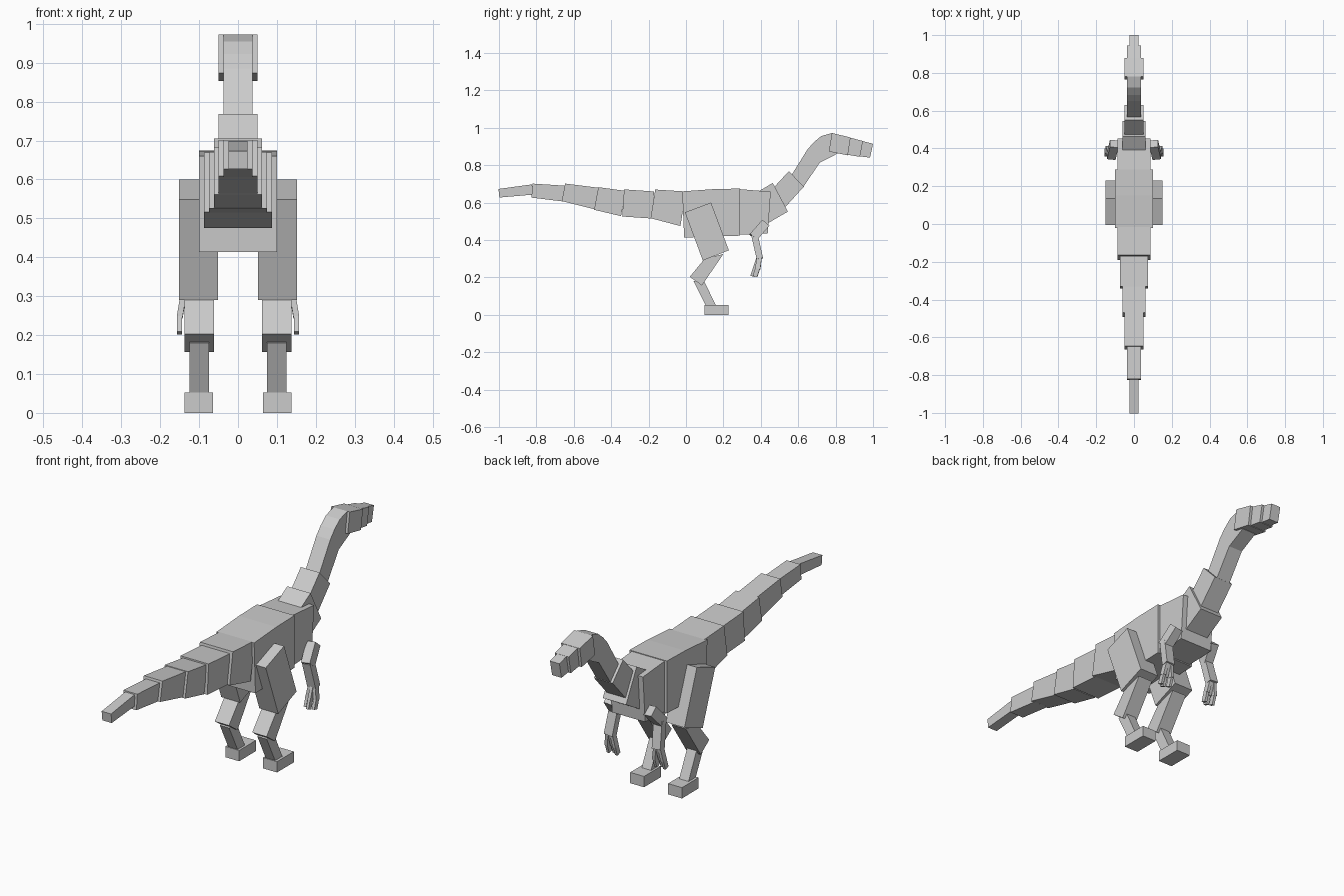
import bpy, bmesh
from mathutils import Vector

if "Cube" in bpy.data.objects:
    bpy.data.objects.remove(bpy.data.objects["Cube"])


def finish(name, bm, mirror=False):
    bmesh.ops.recalc_face_normals(bm, faces=bm.faces)
    mesh = bpy.data.meshes.new(name)
    bm.to_mesh(mesh)
    bm.free()
    obj = bpy.data.objects.new(name, mesh)
    bpy.context.collection.objects.link(obj)
    if mirror:
        obj.modifiers.new("Mirror", 'MIRROR')
    return obj


def slab(name, x0, x1, pts, mirror=False):
    """Side profile given as (y, z) points, extruded from x0 to x1."""
    bm = bmesh.new()
    a = [bm.verts.new((x0, y, z)) for y, z in pts]
    b = [bm.verts.new((x1, y, z)) for y, z in pts]
    n = len(pts)
    bm.faces.new(a)
    bm.faces.new(b)
    for i in range(n):
        j = (i + 1) % n
        bm.faces.new((a[i], a[j], b[j], b[i]))
    return finish(name, bm, mirror)


def taper(name, w, p0, h0, p1, h1):
    """Segment along the body with a height at each end, symmetric in x."""
    d = (Vector(p1) - Vector(p0)).normalized()
    n = Vector((-d.y, d.x))
    pts = [Vector(p0) + n * h0 / 2, Vector(p1) + n * h1 / 2,
           Vector(p1) - n * h1 / 2, Vector(p0) - n * h0 / 2]
    return slab(name, -w, w, [tuple(p) for p in pts])


def limb(name, p0, p1, w, d):
    """Mirrored box from p0 to p1, w wide in x and d deep."""
    p0, p1 = Vector(p0), Vector(p1)
    axis = (p1 - p0).normalized()
    depth = axis.cross(Vector((1, 0, 0))).normalized()
    side = depth.cross(axis).normalized()
    bm = bmesh.new()
    bmesh.ops.create_cube(bm, size=1)
    for v in bm.verts:
        v.co = (p0.lerp(p1, v.co.z + 0.5) + side * v.co.x * w
                + depth * v.co.y * d)
    return finish(name, bm, True)


# Tail, tip to hip
tail = [
    (.025, (-1.0, .65), .046, (-.82, .67), .055),
    (.037, (-.823, .664), .075, (-.65, .648), .085),
    (.050, (-.655, .655), .095, (-.48, .622), .117),
    (.062, (-.48, .622), .123, (-.335, .595), .137),
    (.075, (-.336, .598), .145, (-.175, .587), .145),
    (.088, (-.177, .593), .155, (-.015, .567), .187),
]
for i, (w, p0, h0, p1, h1) in enumerate(tail):
    taper(f"tail_{i + 1}", w, p0, h0, p1, h1)

# Torso
slab("body", -.10, .10, [(-.02, .66), (.15, .672), (.288, .675), (.288, .423), (-.01, .413)])
slab("chest", -.088, .088, [(.285, .672), (.453, .658), (.437, .435), (.282, .428)])

# Neck
slab("neck_base", -.062, .062, [(.464, .705), (.545, .552), (.43, .485), (.345, .635)])
slab("neck_lower", -.050, .050, [(.55, .768), (.63, .685), (.53, .575), (.45, .66)])
slab("neck_upper", -.037, .037, [
    (.56, .74), (.65, .885), (.683, .922), (.722, .955), (.78, .972),
    (.81, .862), (.715, .813), (.628, .685)])

# Head and snout
slab("head", -.050, .050, [(.78, .972), (.88, .948), (.865, .853), (.764, .873)])
slab("muzzle", -.037, .037, [(.875, .948), (.946, .929), (.93, .845), (.86, .856)])
slab("snout_tip", -.025, .025, [(.94, .93), (1.0, .914), (.984, .84), (.925, .848)])

# Legs
slab("thigh", .051, .152, [(-.006, .548), (.134, .6), (.229, .345), (.09, .29)], True)
slab("shin", .062, .138, [(.10, .30), (.20, .325), (.085, .157), (.02, .203)], True)
slab("ankle", .075, .125, [(.04, .18), (.092, .19), (.16, .05), (.11, .04)], True)
slab("foot", .064, .138, [(.10, .052), (.228, .052), (.228, 0), (.10, 0)], True)

# Arms and splayed claws
limb("upper_arm", (.105, .425, .49), (.12, .36, .415), .045, .05)
limb("forearm", (.118, .367, .425), (.128, .395, .30), .045, .035)
for i, (x, y) in enumerate([(.105, .37), (.128, .355), (.15, .368)]):
    limb(f"claw_{i + 1}", (.128 + (x - .128) * .5, .392, .31),
         (x, y + .015, .245), .015, .027)
    limb(f"claw_tip_{i + 1}", (x, y + .015, .25), (x, y, .205), .013, .024)
